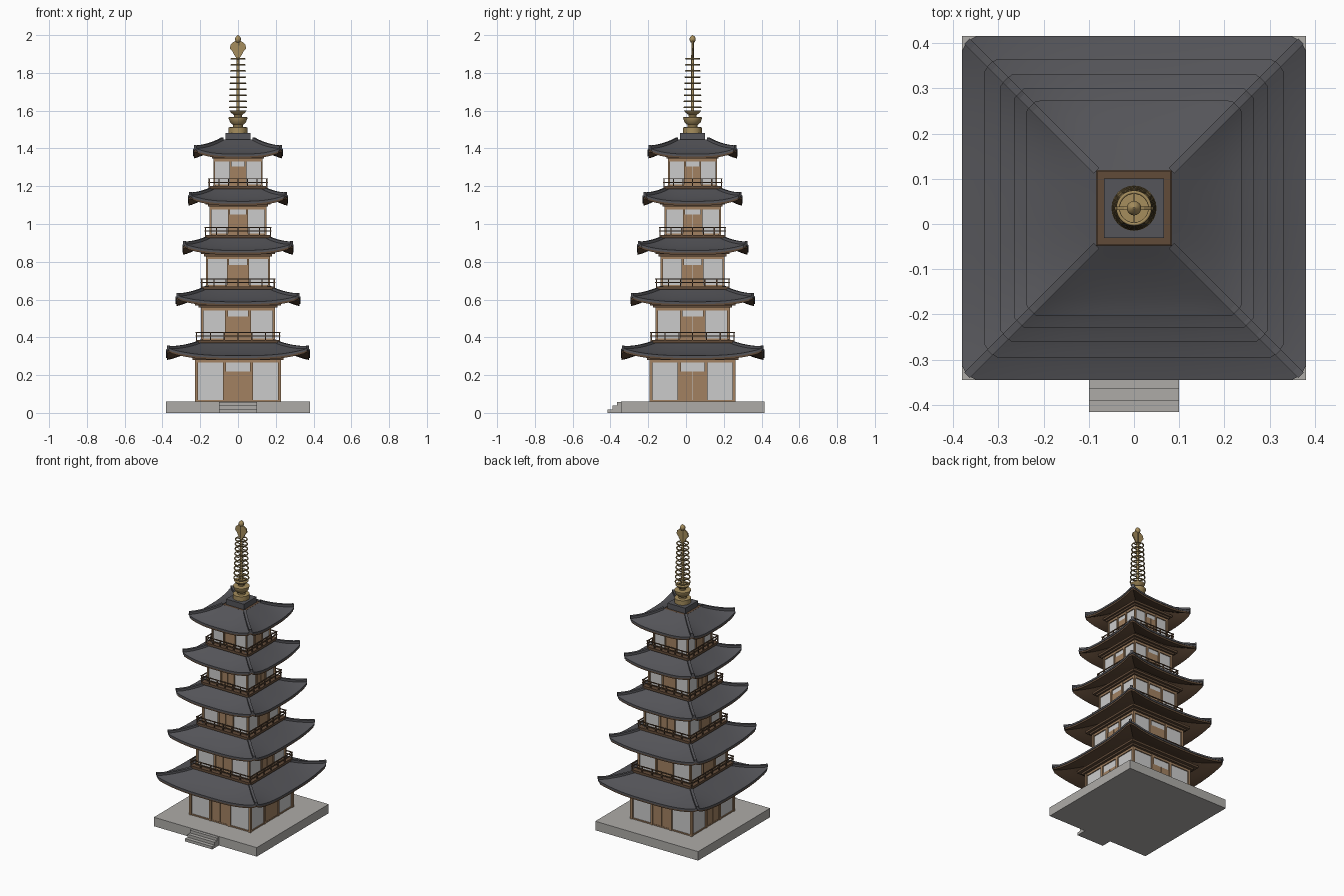
import bpy, math

if "Cube" in bpy.data.objects:
    bpy.data.objects.remove(bpy.data.objects["Cube"])

YC = 0.035  # tower centre; the stair pushes it back


def material(name, rgb):
    m = bpy.data.materials.new(name)
    m.diffuse_color = (*rgb, 1)
    m.use_nodes = True
    m.node_tree.nodes["Principled BSDF"].inputs["Base Color"].default_value = m.diffuse_color
    return m


TILE = material("roof_tile", (0.09, 0.09, 0.10))
WOOD = material("wood", (0.36, 0.22, 0.12))
DARK = material("dark_wood", (0.12, 0.07, 0.04))
GOLD = material("bronze", (0.38, 0.27, 0.11))
STONE = material("stone", (0.42, 0.41, 0.39))
WALL = material("plaster", (0.60, 0.60, 0.60))


def turn(p, k):
    x, y, z = p
    for _ in range(k):
        x, y = -y, x
    return (x, y, z)


def make(name, verts, faces, mat, smooth=None):
    me = bpy.data.meshes.new(name)
    me.from_pydata(verts, [], faces)
    me.materials.append(mat)
    ob = bpy.data.objects.new(name, me)
    bpy.context.collection.objects.link(ob)
    ob.location.y = YC
    if smooth:
        bpy.ops.object.select_all(action='DESELECT')
        ob.select_set(True)
        bpy.context.view_layer.objects.active = ob
        bpy.ops.object.shade_smooth_by_angle(angle=math.radians(smooth))
    return ob


def boxes(name, items, mat, sides=1):
    """items: (x0, x1, y0, y1, z0, z1), repeated on the given number of sides"""
    v, f = [], []
    for k in range(sides):
        for x0, x1, y0, y1, z0, z1 in items:
            b = len(v)
            v += [turn((x, y, z), k) for z in (z0, z1)
                  for x, y in ((x0, y0), (x1, y0), (x1, y1), (x0, y1))]
            f += [[b + i for i in q] for q in
                  ((3, 2, 1, 0), (4, 5, 6, 7), (0, 1, 5, 4), (1, 2, 6, 5), (2, 3, 7, 6), (3, 0, 4, 7))]
    return make(name, v, f, mat)


def square(r, z0, z1):
    return (-r, r, -r, r, z0, z1)


def lathe(name, profile, mat, n=24):
    v = [(r * math.cos(2 * math.pi * i / n), r * math.sin(2 * math.pi * i / n), z)
         for r, z in profile for i in range(n)]
    f = [(j * n + i, j * n + (i + 1) % n, (j + 1) * n + (i + 1) % n, (j + 1) * n + i)
         for j in range(len(profile) - 1) for i in range(n)]
    f += [list(range(n))[::-1], [(len(profile) - 1) * n + i for i in range(n)]]
    return make(name, v, f, mat, 35)


def roof_point(u, t, eave, inner, ze, zt, rise):
    r = eave + (inner - eave) * t
    x, y = u * r, -r
    over = max(0, abs(x) + r - (2 * eave - 0.022)) / 2  # clipped corners
    x -= math.copysign(over, x)
    y += over
    return (x, y, ze + (zt - ze) * t ** 1.25 + rise * abs(u) ** 3 * (1 - t) ** 1.5)


def roof_shell(name, args, thick, mat, nu=24, nv=8):
    v, f = [], []
    w = nu + 1
    layer = w * (nv + 1)
    for k in range(4):
        b = len(v)
        for drop in (0, thick):
            for j in range(nv + 1):
                for i in range(w):
                    x, y, z = roof_point(2 * i / nu - 1, j / nv, *args)
                    v.append(turn((x, y, z - drop), k))
        for j in range(nv):
            for i in range(nu):
                q = [b + j * w + i, b + j * w + i + 1, b + (j + 1) * w + i + 1, b + (j + 1) * w + i]
                f += [q, [a + layer for a in q[::-1]]]
        for i in range(nu):
            for e, flip in ((b + i, 1), (b + nv * w + i, -1)):  # fascia and inner edge
                f.append([e + layer, e + layer + 1, e + 1, e][::flip])
    make(name, v, f, mat, 30)


def hip_ridges(name, args, mat, nv=8, w=0.006, h=0.011):
    v, f = [], []
    for k in range(4):
        b = len(v)
        for j in range(nv + 1):
            x, y, z = roof_point(1, j / nv, *args)
            v += [turn((x + s * w, y + s * w, z + d), k)
                  for s, d in ((-1, -0.006), (1, -0.006), (1, h), (-1, h))]
        for j in range(nv):
            for i in range(4):
                f.append([b + 4 * j + i, b + 4 * j + (i + 1) % 4,
                          b + 4 * j + 4 + (i + 1) % 4, b + 4 * j + 4 + i])
        f += [[b + 3, b + 2, b + 1, b], [b + 4 * nv + i for i in range(4)]]
    make(name, v, f, mat)


# Stone platform and front steps
boxes("platform", [square(0.38, 0, 0.06)], STONE)
boxes("front_steps", [(-0.1, 0.1, -0.45 + 0.025 * i, -0.375, 0.0 + 0.019 * i, 0.019 * (i + 1))
                      for i in range(3)], STONE)

# wall half width, floor z, wall top z, eave half width, eave z, roof top z, roof inner half width, corner rise
TIERS = [
    (0.228, 0.06, 0.28, 0.380, 0.303, 0.378, 0.19, 0.042),
    (0.197, 0.387, 0.557, 0.330, 0.588, 0.663, 0.163, 0.035),
    (0.170, 0.67, 0.828, 0.295, 0.860, 0.933, 0.143, 0.038),
    (0.150, 0.942, 1.092, 0.265, 1.120, 1.192, 0.125, 0.038),
    (0.130, 1.20, 1.346, 0.238, 1.370, 1.447, 0.083, 0.036),
]
for n, (r, z0, z1, eave, ze, zt, inner, rise) in enumerate(TIERS, 1):
    s = r / 0.228
    p = 0.015 * s + 0.001   # post width
    d = 0.31 * r            # door half width
    h = z1 - z0
    # Walls, posts, beams and doors
    boxes(f"walls_{n}", [square(r - 0.009, z0 - 0.01, z1 + 0.02)], WALL)
    boxes(f"posts_{n}", [(-r, -r + p, -r, -r + p, z0, z1)]
          + [(x - p / 2, x + p / 2, -r, -r + p, z0, z1) for x in (-d, d)]
          + [(-r, r, -r + 0.002, -r + p, z1 - 0.014, z1),
             (-r, r, -r + 0.004, -r + p, z0, z0 + 0.008)], WOOD, 4)
    boxes(f"doors_{n}", [(-d, -0.001, -r + 0.006, -r + 0.012, z0, z0 + 0.72 * h),
                         (0.001, d, -r + 0.006, -r + 0.012, z0, z0 + 0.72 * h)], WOOD, 4)
    # Stepped brackets under the eaves
    boxes(f"brackets_{n}", [square(r + 0.014 * s, z1, z1 + 0.014),
                            square(r + 0.034 * s, z1 + 0.012, z1 + 0.026)], DARK)
    # Roof tiles, soffit and hip ridges
    roof_shell(f"roof_{n}", (eave, inner, ze, zt, rise), 0.012, TILE)
    roof_shell(f"soffit_{n}", (eave - 0.004, inner - 0.015, ze - 0.011, zt - 0.009, rise), 0.012, DARK)
    hip_ridges(f"hip_ridges_{n}", (eave, inner, ze, zt, rise), TILE)
    # Balcony floor and railing
    if n > 1:
        b = r + 0.022
        posts = [-b + 2 * b * i / 6 for i in range(6)]
        boxes(f"balcony_floor_{n}", [square(b + 0.003, z0 - 0.016, z0)], DARK)
        boxes(f"railing_{n}", [(x - 0.003, x + 0.003, -b - 0.003, -b + 0.003, z0, z0 + 0.04) for x in posts]
              + [(-b - 0.006, b + 0.006, -b - 0.003, -b + 0.003, z0 + a, z0 + a + 0.005)
                 for a in (0.018, 0.037)], DARK, 4)

# Spire base
boxes("roof_cap_rim", [square(0.081, 1.42, 1.446)], DARK)
boxes("spire_plinth", [square(0.066, 1.44, 1.482)], TILE)

# Bronze spire
lathe("spire_bowl", [(0.05, 1.48), (0.05, 1.512), (0.026, 1.513), (0.026, 1.524), (0.042, 1.537),
                     (0.05, 1.56), (0.05, 1.565), (0.02, 1.567), (0.022, 1.578), (0.036, 1.588),
                     (0.045, 1.6), (0.01, 1.601)], GOLD)
lathe("spire_pole", [(0.008, 1.59), (0.007, 1.975)], GOLD, 12)
for i in range(9):
    z, R = 1.617 + 0.0322 * i, 0.049 - 0.0012 * i
    bpy.ops.mesh.primitive_torus_add(major_radius=R - 0.004, minor_radius=0.004, major_segments=28,
                                     minor_segments=8, location=(0, YC, z))
    ring = bpy.context.object
    ring.name = f"spire_ring_{i + 1}"
    ring.data.materials.append(GOLD)
    bpy.ops.object.shade_smooth()
    boxes(f"ring_spokes_{i + 1}", [(-R + 0.004, R - 0.004, -0.002, 0.002, z - 0.002, z + 0.002),
                                   (-0.002, 0.002, -R + 0.004, R - 0.004, z - 0.002, z + 0.002)], GOLD)

# Flat flame ornament and jewel
half = [(0.006, 1.875), (0.02, 1.895), (0.03, 1.915), (0.043, 1.93), (0.038, 1.952), (0.022, 1.965), (0.008, 1.97)]
outline = half + [(-x, z) for x, z in half[::-1]]
m = len(outline)
make("flame_ornament", [(x, y, z) for y in (-0.004, 0.004) for x, z in outline],
     [list(range(m)), list(range(m, 2 * m))[::-1]]
     + [(i, i + m, (i + 1) % m + m, (i + 1) % m) for i in range(m)], GOLD)
lathe("top_jewel", [(0.002, 1.958), (0.01, 1.962), (0.016, 1.973), (0.016, 1.983), (0.011, 1.992), (0.002, 2.0)], GOLD, 16)
